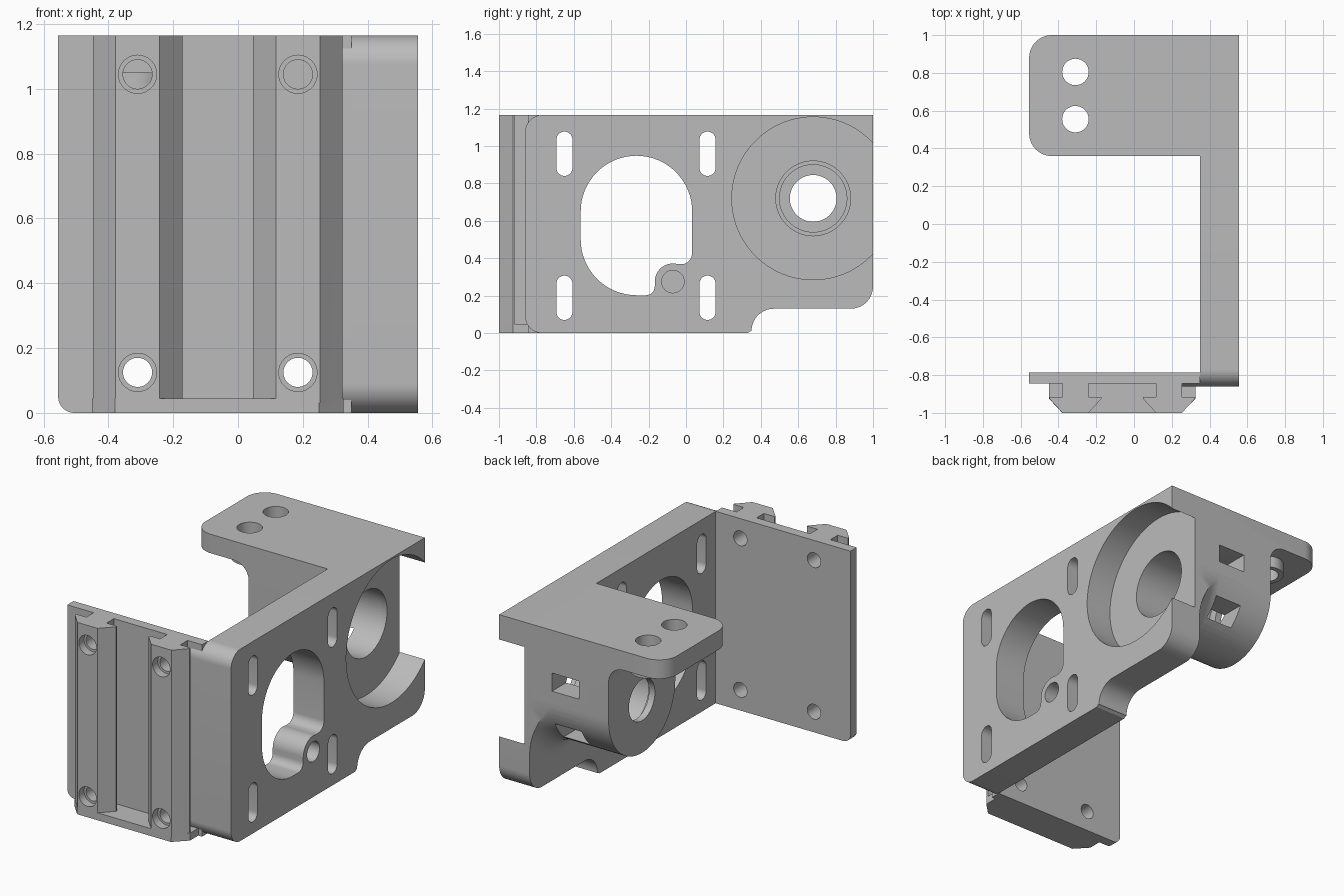
import bpy, bmesh, math
from mathutils import Vector

cube = bpy.data.objects.get("Cube")
if cube:
    bpy.data.objects.remove(cube, do_unlink=True)

grey = bpy.data.materials.new("machined_grey")
grey.use_nodes = True
COLOUR = (0.5, 0.5, 0.5, 1)
grey.diffuse_color = COLOUR
grey.node_tree.nodes["Principled BSDF"].inputs["Base Color"].default_value = COLOUR


def finish(name, bm):
    bmesh.ops.recalc_face_normals(bm, faces=bm.faces)
    mesh = bpy.data.meshes.new(name)
    bm.to_mesh(mesh)
    bm.free()
    mesh.materials.append(grey)
    ob = bpy.data.objects.new(name, mesh)
    bpy.context.collection.objects.link(ob)
    return ob


def arc(cx, cy, r, a0, a1, n=16):
    angles = [math.radians(a0 + (a1 - a0) * i / n) for i in range(n + 1)]
    return [(cx + r * math.cos(a), cy + r * math.sin(a)) for a in angles]


def circle(cx, cy, r, n=64):
    return arc(cx, cy, r, 0, 360, n)[:-1]


def rect(a, b, c, d):
    return [(a, b), (c, b), (c, d), (a, d)]


def slot(cx, z0, z1, r):
    return arc(cx, z0 + r, r, 180, 360) + arc(cx, z1 - r, r, 0, 180)


def prism(name, pts, axis, lo, hi):
    """Extrude a closed outline along an axis."""
    place = {"x": lambda p, h: (h, p[0], p[1]),
             "y": lambda p, h: (p[0], h, p[1]),
             "z": lambda p, h: (p[0], p[1], h)}[axis]
    bm = bmesh.new()
    face = bm.faces.new([bm.verts.new(place(p, lo)) for p in pts])
    new = bmesh.ops.extrude_face_region(bm, geom=[face])["geom"]
    bmesh.ops.translate(bm, vec=Vector(place((0, 0), hi - lo)),
                        verts=[v for v in new if isinstance(v, bmesh.types.BMVert)])
    return finish(name, bm)


def lathe_x(name, profile, cy, cz):
    """Revolve (x, radius) points about an axis parallel to x."""
    bm = bmesh.new()
    vs = [bm.verts.new((x, cy, cz + r)) for x, r in profile]
    es = [bm.edges.new(pair) for pair in zip(vs, vs[1:])]
    bmesh.ops.spin(bm, geom=vs + es, cent=(0, cy, cz), axis=(1, 0, 0),
                   angle=math.tau, steps=64)
    bmesh.ops.remove_doubles(bm, verts=bm.verts, dist=1e-5)
    return finish(name, bm)


def combine(ob, tools, operation):
    """Apply boolean tools and remove them."""
    for tool in tools:
        tool.hide_render = True
        mod = ob.modifiers.new("cut", "BOOLEAN")
        mod.operation, mod.solver, mod.object = operation, "EXACT", tool
        bpy.context.view_layer.objects.active = ob
        bpy.ops.object.modifier_apply(modifier=mod.name)
        bpy.data.objects.remove(tool, do_unlink=True)
    return ob


TOP, INNER, OUTER = 1.165, 0.35, 0.555
BY, BZ = 0.68, 0.72          # bearing axis


def bore_tools():
    return [prism("cutter", circle(BY, BZ, r), "x", x, 0.7)
            for r, x in ((0.2, -0.1), (0.18, -0.14), (0.125, -0.3))]


# Side plate with stepped lower edge
outline = (arc(-0.77, 0.09, 0.09, 180, 270) + [(0.33, 0)]
           + [(0.345, 0.01)] + arc(0.47, 0.01, 0.12, 180, 90)
           + arc(0.88, 0.25, 0.12, 270, 360) + [(1, TOP)]
           + arc(-0.77, TOP - 0.09, 0.09, 90, 180))
side_plate = prism("side_plate", outline, "x", INNER, OUTER)

# Motor window, notched around the small lug
window = (arc(-0.265, 0.65, 0.298, 0, 180, 32) + arc(-0.265, 0.5, 0.298, 180, 270)
          + arc(-0.215, 0.25, 0.048, 270, 360, 8)
          + arc(-0.07, 0.275, 0.097, 180, 75) + arc(-0.025, 0.425, 0.057, 285, 360, 8))
cuts = [prism("cutter", window, "x", 0.2, 0.7),
        prism("cutter", circle(-0.07, 0.275, 0.06), "x", 0.4, 0.7),
        prism("cutter", circle(BY, BZ, 0.435, 96), "x", 0.385, 0.7)]
for y in (-0.65, 0.115):
    for z in (0.07, 0.84):
        cuts.append(prism("cutter", slot(y, z, z + 0.237, 0.043), "x", 0.2, 0.7))
combine(side_plate, cuts + bore_tools(), "DIFFERENCE")

# Bearing boss: U-shaped body with a flared neck at the plate
body = arc(BY, BZ, 0.32, 180, 360, 48) + [(1, 1.05), (0.36, 1.05)]
bearing_boss = prism("bearing_boss", body, "x", -0.18, INNER)
flare = [(0.2 + 0.15 * math.sin(t), 0.47 - 0.15 * math.cos(t))
         for t in (math.radians(9 * i) for i in range(11))]
neck = lathe_x("neck", [(0.2, 0)] + flare + [(INNER, 0)], BY, BZ)
limit = prism("limit", rect(0.36, 0, 1, 1.05), "x", 0, 0.5)
combine(neck, [limit], "INTERSECT")
combine(bearing_boss, [neck], "UNION")
ports = [prism("cutter", rect(0.02, z - 0.055, 0.2, z + 0.055), "y", 0.75, 1.1)
         for z in (0.53, 0.85)]
combine(bearing_boss, bore_tools() + ports, "DIFFERENCE")

# Top flange with blended underside and two drilled bosses
flange = ([(INNER, 0.36), (INNER, 1)] + arc(-0.435, 0.88, 0.12, 90, 180)
          + arc(-0.435, 0.48, 0.12, 180, 270))
top_flange = prism("top_flange", flange, "z", 1.05, TOP)
blend = [(-0.17, 0.95), (-0.17, 1.06), (-0.28, 1.06)] + arc(-0.28, 0.95, 0.1, 90, 0)
HOLES_Y = (0.555, 0.805)
combine(top_flange, [prism("blend", blend, "y", 0.36, 1)]
        + [prism("pad", circle(-0.31, y, 0.1), "z", 0.98, 1.06) for y in HOLES_Y], "UNION")
combine(top_flange, [prism("cutter", circle(-0.31, y, 0.07), "z", 0.8, 1.3)
                     for y in HOLES_Y], "DIFFERENCE")

# Front plate, rail stop and two undercut rails
RAILS_X = (-0.31, 0.185)
front = arc(-0.505, 0.05, 0.05, 180, 270) + [(INNER, 0), (INNER, TOP), (-0.555, TOP)]
front_plate = prism("front_plate", front, "y", -0.845, -0.785)
stop = [(-0.38, -1), (0.25, -1), (0.325, -0.925), (0.325, -0.84),
        (-0.45, -0.84), (-0.45, -0.925)]
parts = [prism("rail_stop", stop, "z", 0, 0.045)]
for x in RAILS_X:
    half = [(0.068, -0.84), (0.068, -0.915), (0.138, -0.915), (0.138, -0.925), (0.068, -1)]
    rail = [(x + a, b) for a, b in half] + [(x - a, b) for a, b in reversed(half)]
    parts.append(prism("rail", rail, "z", 0.03, TOP))
combine(front_plate, parts, "UNION")
drills = []
for x in RAILS_X:
    for z in (0.125, 1.045):
        drills.append(prism("cutter", circle(x, z, 0.045, 32), "y", -1.1, -0.7))
        drills.append(prism("cutter", circle(x, z, 0.059, 32), "y", -1.1, -0.95))
combine(front_plate, drills, "DIFFERENCE")

# Corner web joining the front plate to the side plate
web = (arc(-0.77, 0.09, 0.09, 180, 260) + [(-0.785, TOP - 0.001)]
       + arc(-0.77, TOP - 0.09, 0.09, 100, 180))
corner_web = prism("corner_web", web, "x", 0.254, INNER)

# Keep edges crisp and curves smooth
for ob in (side_plate, bearing_boss, top_flange, front_plate, corner_web):
    bpy.ops.object.select_all(action="DESELECT")
    ob.select_set(True)
    bpy.context.view_layer.objects.active = ob
    bpy.ops.object.shade_smooth_by_angle(angle=math.radians(30))
